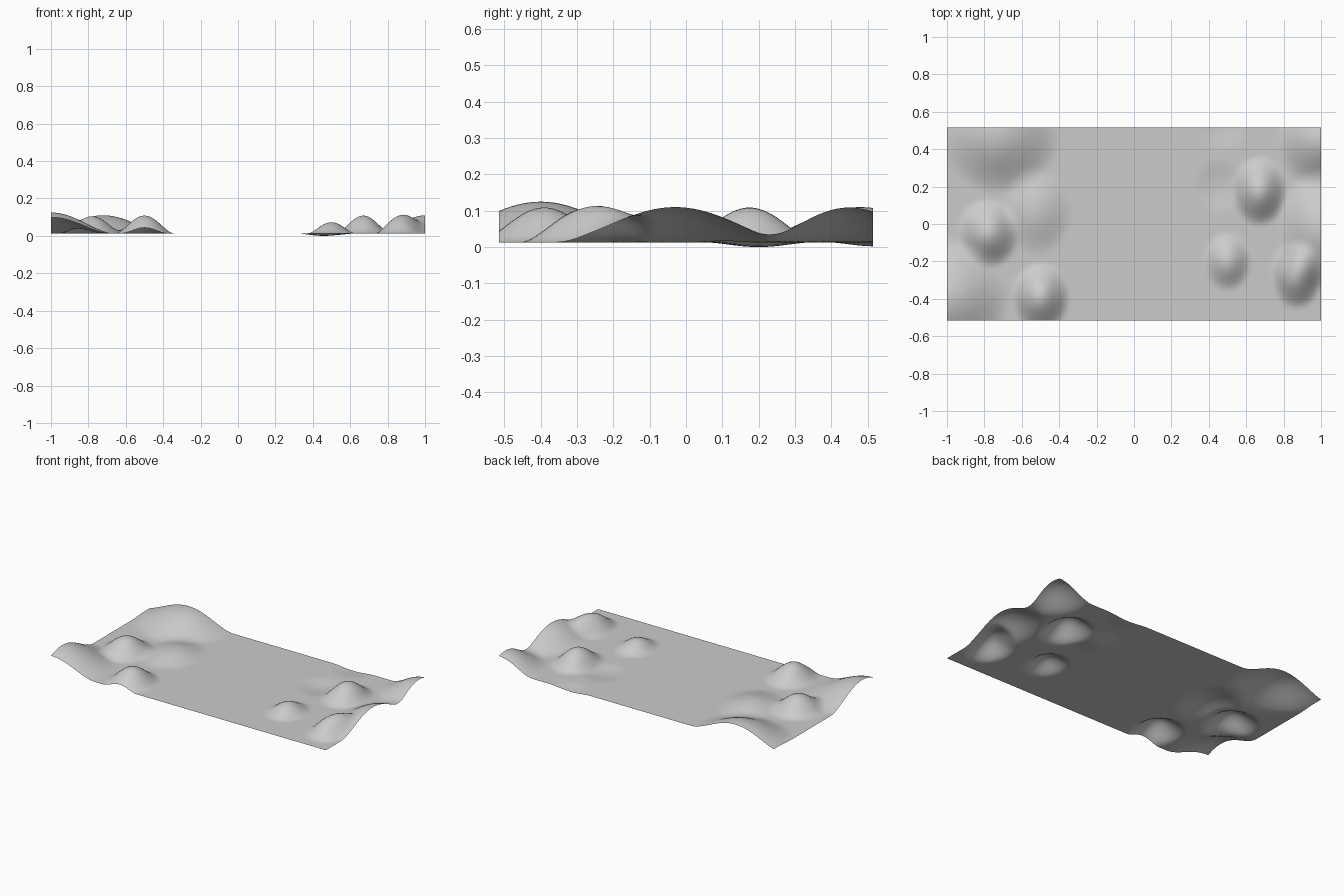
import bpy
import bmesh

cube = bpy.data.objects.get("Cube")
if cube:
    bpy.data.objects.remove(cube, do_unlink=True)

HALF_X, HALF_Y, GROUND = 1.0, 0.515, 0.013

# Mounds and hollows: centre x, centre y, radius x, radius y, height
MOUNDS = [
    (-1.0, -0.40, 0.34, 0.33, 0.112),    # front corner hill
    (-0.72, 0.48, 0.33, 0.32, 0.097),    # back edge hill
    (1.0, -0.03, 0.24, 0.33, 0.097),     # side edge hill
    (1.0, 0.45, 0.25, 0.26, 0.096),      # back corner hill
    (-0.78, -0.05, 0.17, 0.19, 0.092),
    (-0.50, -0.39, 0.16, 0.19, 0.096),
    (0.50, -0.20, 0.13, 0.16, 0.060),
    (0.67, 0.175, 0.15, 0.19, 0.096),
    (0.87, -0.27, 0.14, 0.19, 0.094),
    (-0.52, 0.07, 0.19, 0.24, 0.042),    # low rise
    (0.46, 0.20, 0.15, 0.15, -0.013),    # shallow hollows
    (0.48, 0.52, 0.15, 0.13, -0.011),
]


def height(x, y):
    z = GROUND
    for cx, cy, rx, ry, h in MOUNDS:
        d = max(0.0, 1.0 - ((x - cx) / rx) ** 2 - ((y - cy) / ry) ** 2)
        z += h * d * d
    return max(z, 0.0)


# Open ground sheet shaped by the mounds
bm = bmesh.new()
bmesh.ops.create_grid(bm, x_segments=120, y_segments=62, size=1.0)
for v in bm.verts:
    v.co.x *= HALF_X
    v.co.y *= HALF_Y
    v.co.z = height(v.co.x, v.co.y)
for f in bm.faces:
    f.smooth = True
mesh = bpy.data.meshes.new("terrain")
bm.to_mesh(mesh)
bm.free()
terrain = bpy.data.objects.new("terrain", mesh)
bpy.context.collection.objects.link(terrain)

# Plain grey ground
grey = bpy.data.materials.new("light_grey")
grey.use_nodes = True
color = (0.6, 0.6, 0.6, 1.0)
grey.diffuse_color = color
grey.node_tree.nodes["Principled BSDF"].inputs["Base Color"].default_value = color
mesh.materials.append(grey)
